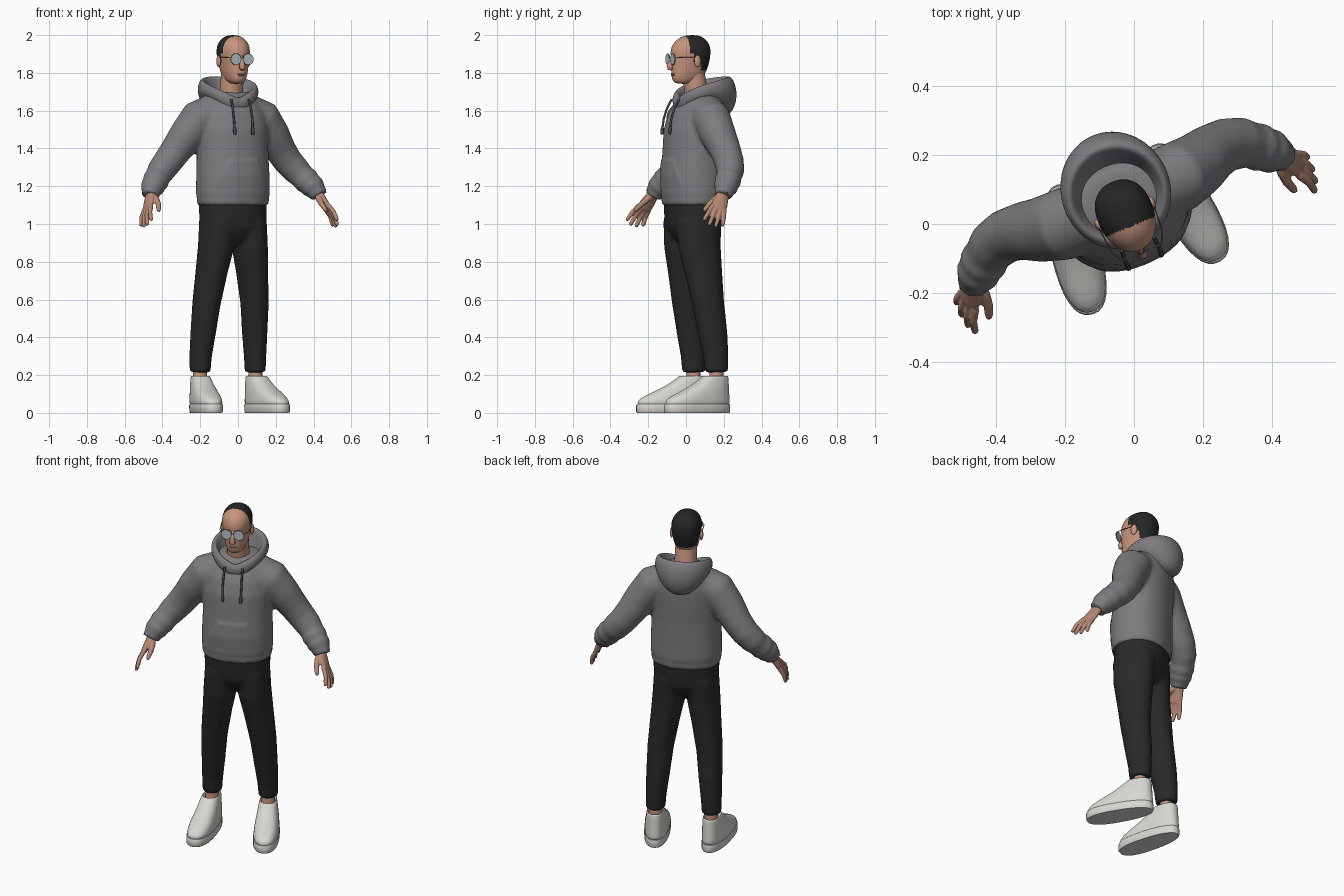
import bpy, bmesh, math
from mathutils import Vector, Matrix

if "Cube" in bpy.data.objects:
    bpy.data.objects.remove(bpy.data.objects["Cube"])

# The figure is built symmetric, then turned and shifted into place
PLACE = Matrix.Translation((-0.027, 0.034, 0)) @ Matrix.Rotation(math.radians(22.5), 4, 'Z')


def material(name, r, g, b):
    m = bpy.data.materials.new(name)
    m.diffuse_color = (r, g, b, 1)
    m.use_nodes = True
    m.node_tree.nodes["Principled BSDF"].inputs["Base Color"].default_value = m.diffuse_color
    return m


SKIN = material("skin", 0.57, 0.30, 0.205)
HAND = material("hand skin", 0.46, 0.245, 0.175)
LIPS = material("lips", 0.44, 0.20, 0.15)
HAIR = material("dark hair", 0.02, 0.019, 0.019)
GREY = material("grey fleece", 0.205, 0.198, 0.212)
CORD = material("dark cord", 0.06, 0.06, 0.064)
BLACK = material("black cloth", 0.022, 0.022, 0.023)
WHITE = material("off white leather", 0.68, 0.67, 0.64)
FRAME = material("glasses metal", 0.10, 0.10, 0.10)
LENS = material("lens", 0.47, 0.53, 0.55)


def ring(z, cy, rx, ry, n=2.2, egg=0.0, count=32):
    """Horizontal superellipse; egg widens (or narrows) the front."""
    pts = []
    for i in range(count):
        a = 2 * math.pi * i / count
        c, s = math.cos(a), math.sin(a)
        x = rx * math.copysign(abs(c) ** (2 / n), c) * (1 - egg * s)
        pts.append(Vector((x, cy + ry * math.copysign(abs(s) ** (2 / n), s), z)))
    return pts


def loft(bm, rings):
    """Skin a list of equal rings and cap both ends."""
    rows = [[bm.verts.new(p) for p in r] for r in rings]
    n = len(rows[0])
    for a, b in zip(rows, rows[1:]):
        for i in range(n):
            j = (i + 1) % n
            bm.faces.new((a[i], a[j], b[j], b[i]))
    bm.faces.new(rows[0])
    bm.faces.new(rows[-1])


def tube(bm, path, radii, ref=(0, 1, 0), count=16):
    """Tube along a path; a radius is a number or (side, along ref)."""
    path = [Vector(p) for p in path]
    rings = []
    for i, p in enumerate(path):
        t = (path[min(i + 1, len(path) - 1)] - path[max(i - 1, 0)]).normalized()
        u = Vector(ref).cross(t).normalized()
        v = t.cross(u)
        r = radii[i] if isinstance(radii[i], tuple) else (radii[i], radii[i])
        rings.append([p + u * r[0] * math.cos(2 * math.pi * k / count)
                      + v * r[1] * math.sin(2 * math.pi * k / count) for k in range(count)])
    loft(bm, rings)


def ball(bm, centre, size):
    m = Matrix.Translation(centre) @ Matrix.Diagonal((*size, 1))
    bmesh.ops.create_uvsphere(bm, u_segments=20, v_segments=12, radius=1, matrix=m)


def make(name, bm, mats, voxel=0, smooth=0, subsurf=0, angle=55):
    """Turn a bmesh into a finished object, applying its modifiers."""
    bmesh.ops.recalc_face_normals(bm, faces=bm.faces[:])
    me = bpy.data.meshes.new(name)
    bm.to_mesh(me)
    bm.free()
    for m in mats:
        me.materials.append(m)
    ob = bpy.data.objects.new(name, me)
    bpy.context.collection.objects.link(ob)
    bpy.ops.object.select_all(action='DESELECT')
    ob.select_set(True)
    bpy.context.view_layer.objects.active = ob
    if voxel:
        mod = ob.modifiers.new("merge", 'REMESH')
        mod.mode, mod.voxel_size = 'VOXEL', voxel
    if smooth:
        mod = ob.modifiers.new("soften", 'SMOOTH')
        mod.factor, mod.iterations = 0.5, smooth
    if subsurf:
        ob.modifiers.new("round", 'SUBSURF').levels = subsurf
    for mod in list(ob.modifiers):
        bpy.ops.object.modifier_apply(modifier=mod.name)
    bpy.ops.object.shade_smooth_by_angle(angle=math.radians(angle))
    ob.matrix_world = PLACE
    return ob


# Hoodie body and sleeves, merged into one soft surface
bm = bmesh.new()
loft(bm, [ring(*r) for r in [
    (1.10, 0, .188, .149), (1.115, 0, .195, .154), (1.14, 0, .193, .152), (1.155, 0, .198, .158),
    (1.25, 0, .197, .158), (1.38, .005, .192, .154), (1.50, .012, .194, .153),
    (1.58, .025, .188, .142), (1.64, .04, .168, .120), (1.68, .045, .140, .10),
    (1.70, .045, .105, .08)]])
sleeve = [(.10, .035, 1.59, .098), (.18, .035, 1.555, .104), (.245, .047, 1.47, .094),
          (.30, .064, 1.39, .083), (.345, .068, 1.33, .078), (.39, .056, 1.28, .074),
          (.415, .038, 1.25, .066), (.432, .024, 1.23, .072), (.446, .012, 1.213, .062),
          (.46, 0, 1.195, .066), (.473, -.012, 1.175, .052), (.485, -.025, 1.148, .048)]
for s in (1, -1):
    tube(bm, [(s * p[0], p[1], p[2]) for p in sleeve], [p[3] for p in sleeve], count=24)
hoodie = make("hoodie", bm, [GREY], voxel=.011, smooth=6)
# Front pocket raised slightly out of the hoodie surface
for v in hoodie.data.vertices:
    x, y, z = v.co
    if y < -.05 and 1.18 < z < 1.34 and abs(x) < .14 - .45 * max(0, z - 1.22):
        v.co.y -= .006 * min(1, (z - 1.18) / .08)

# Hood lying around the neck: (front radius, front z, back radius, back z, side lift, side pull)
bm = bmesh.new()
rows = [(.065, 1.62, .075, 1.64, 0, 0), (.09, 1.642, .11, 1.69, 0, 0), (.105, 1.66, .13, 1.765, 0, 0),
        (.122, 1.668, .155, 1.793, 0, .004), (.138, 1.655, .186, 1.755, 0, .012),
        (.142, 1.63, .203, 1.68, .02, .028), (.132, 1.60, .185, 1.595, .06, .045),
        (.10, 1.58, .13, 1.555, .07, .04)]
rings = []
for rf, zf, rb, zb, lift, pull in rows:
    pts = []
    for i in range(32):
        a = 2 * math.pi * i / 32
        w, side = math.sqrt((1 + math.cos(a)) / 2), math.sin(a) ** 2
        r = rf + (rb - rf) * w - pull * side
        pts.append(Vector((r * math.sin(a), .045 + r * math.cos(a),
                           zf + (zb - zf) * w + lift * side)))
    rings.append(pts)
loft(bm, rings)
make("hood", bm, [GREY], subsurf=2)

# Drawstrings with thicker tips
bm = bmesh.new()
for s in (1, -1):
    tube(bm, [(s * .05, -.098, 1.66), (s * .052, -.125, 1.61), (s * .053, -.142, 1.56),
              (s * .052, -.150, 1.51), (s * .052, -.151, 1.505), (s * .051, -.153, 1.475)],
         [.006, .006, .006, .006, .009, .009], ref=(1, 0, 0), count=10)
make("drawstrings", bm, [CORD])

# Trousers
bm = bmesh.new()
loft(bm, [ring(*r) for r in [(.895, 0, .04, .07), (.93, 0, .11, .105), (.98, 0, .175, .13),
                             (1.06, 0, .183, .14), (1.14, 0, .182, .144)]])
leg = [(.088, 0, 1.02, .092, .125), (.097, 0, .88, .092, .116), (.116, .015, .75, .082, .102),
       (.138, .033, .58, .073, .087), (.148, .056, .42, .065, .079), (.156, .070, .30, .058, .068),
       (.158, .073, .215, .054, .062)]
for s in (1, -1):
    tube(bm, [(s * p[0], p[1], p[2]) for p in leg], [p[3:] for p in leg], count=28)
make("trousers", bm, [BLACK], voxel=.011, smooth=7)

# Ankles
bm = bmesh.new()
for s in (1, -1):
    tube(bm, [(s * .158, .072, z) for z in (.27, .2, .12)], [.037, .037, .042])
make("ankles", bm, [SKIN])

# Shoes: uppers and soles, toes splayed outwards; rows of (z, toe y, heel y, half width)
upper = [(.03, -.236, .145, .068), (.055, -.236, .147, .069), (.078, -.218, .146, .068),
         (.10, -.172, .144, .065), (.13, -.105, .142, .060), (.16, -.05, .140, .054),
         (.190, -.010, .138, .049), (.199, .0, .134, .045), (.187, .008, .124, .038),
         (.15, .02, .11, .03)]
sole = [(0, -.236, .146, .066), (.006, -.24, .149, .070), (.04, -.240, .149, .071),
        (.046, -.236, .147, .069)]
for name, table, sub in (("shoe_uppers", upper, 1), ("shoe_soles", sole, 0)):
    bm = bmesh.new()
    for s in (1, -1):
        turn = (Matrix.Translation((s * .160, .068, 0)) @ Matrix.Rotation(s * math.radians(7.5), 4, 'Z')
                @ Matrix.Translation((0, -.068, 0)))
        loft(bm, [[turn @ p for p in ring(z, (f + b) / 2, w, (b - f) / 2, 2.4, .08)]
                  for z, f, b, w in table])
    make(name, bm, [WHITE], subsurf=sub)

# Hands: palm, four fingers and thumb merged
for s, side in ((1, "left"), (-1, "right")):
    bm = bmesh.new()
    flip = Matrix.Diagonal((s, 1, 1))
    wrist = Vector((.478, -.02, 1.165))
    along = Vector((.374, -.44, -.815)).normalized()
    across = Vector((.20, .88, -.38)).normalized()
    inward = Vector((-.9, .02, -.42)).normalized()
    tube(bm, [flip @ (wrist + along * d) for d in (-.04, 0, .03, .07, .10, .113)],
         [(.027, .03), (.025, .03), (.022, .037), (.019, .043), (.016, .043), (.01, .036)],
         ref=flip @ across)
    for o, n in ((-.034, .105), (-.012, .120), (.011, .114), (.032, .093)):
        base = wrist + across * o + along * .095
        tip = base + along * n + across * o * .6
        path = [base, base.lerp(tip, .5) - inward * .003, base.lerp(tip, .92) + inward * .008,
                tip + inward * .012]
        tube(bm, [flip @ p for p in path], [.013, .0125, .011, .007], ref=flip @ across, count=10)
    thumb = [(.474, -.035, 1.15), (.466, -.068, 1.13), (.468, -.098, 1.105), (.477, -.125, 1.078),
             (.480, -.134, 1.068)]
    tube(bm, [flip @ Vector(p) for p in thumb], [.02, .017, .0145, .0125, .008],
         ref=flip @ across, count=10)
    make(side + "_hand", bm, [HAND], voxel=.005, smooth=2)

# Neck
bm = bmesh.new()
tube(bm, [(0, .04, 1.60), (0, .022, 1.70), (0, .005, 1.80)], [.070, .062, .06], count=24)
make("neck", bm, [SKIN])

# Head: rows of (z, face y, back y, half width); hair chosen by position
bm = bmesh.new()
loft(bm, [ring(z, (f + b) / 2, w, (b - f) / 2, 2.2, -.08) for z, f, b, w in [
    (1.742, -.085, -.02, .025), (1.752, -.108, .02, .043), (1.778, -.117, .055, .058),
    (1.81, -.117, .076, .067), (1.85, -.118, .088, .074), (1.88, -.117, .094, .080),
    (1.91, -.121, .097, .083), (1.94, -.114, .094, .081), (1.968, -.095, .080, .069),
    (1.989, -.065, .055, .047), (2.0, -.03, .028, .022)]])
head = make("head", bm, [SKIN, HAIR], subsurf=2)
for f in head.data.polygons:
    x, y, z = f.center
    edge = -.045 if z > 1.9 else -.025 if z > 1.855 else .02
    f.material_index = int(z > 1.81 and y > edge)

# Nose, ears and lips
bm = bmesh.new()
tube(bm, [(0, -.112, 1.89), (0, -.122, 1.865), (0, -.131, 1.838), (0, -.128, 1.826), (0, -.118, 1.82)],
     [.008, .010, .0155, .016, .009], ref=(1, 0, 0))
for s in (1, -1):
    ball(bm, (s * .084, -.005, 1.862), (.010, .019, .032))
make("nose_and_ears", bm, [SKIN])
bm = bmesh.new()
for z in (1.794, 1.788):
    ball(bm, (0, -.113, z), (.022, .006, .004))
make("lips", bm, [LIPS])

# Glasses: round lenses, rims, bridge and temples
bm, rims = bmesh.new(), bmesh.new()
for s in (1, -1):
    c = Vector((s * .035, -.126, 1.872))
    bmesh.ops.create_cone(bm, cap_ends=True, segments=32, radius1=.0285, radius2=.0285, depth=.006,
                          matrix=Matrix.Translation(c) @ Matrix.Rotation(math.pi / 2, 4, 'X'))
    loop = [c + Vector((.029 * math.cos(a), 0, .029 * math.sin(a)))
            for a in [2 * math.pi * i / 32 for i in range(33)]]
    tube(rims, loop, [.002] * 33, count=6)
    tube(rims, [(s * .063, -.126, 1.88), (s * .080, -.09, 1.882), (s * .087, 0, 1.882)],
         [.002] * 3, ref=(0, 0, 1), count=6)
tube(rims, [(-.008, -.128, 1.879), (0, -.131, 1.882), (.008, -.128, 1.879)], [.002] * 3, count=6)
make("glasses_lenses", bm, [LENS])
make("glasses_frame", rims, [FRAME])
